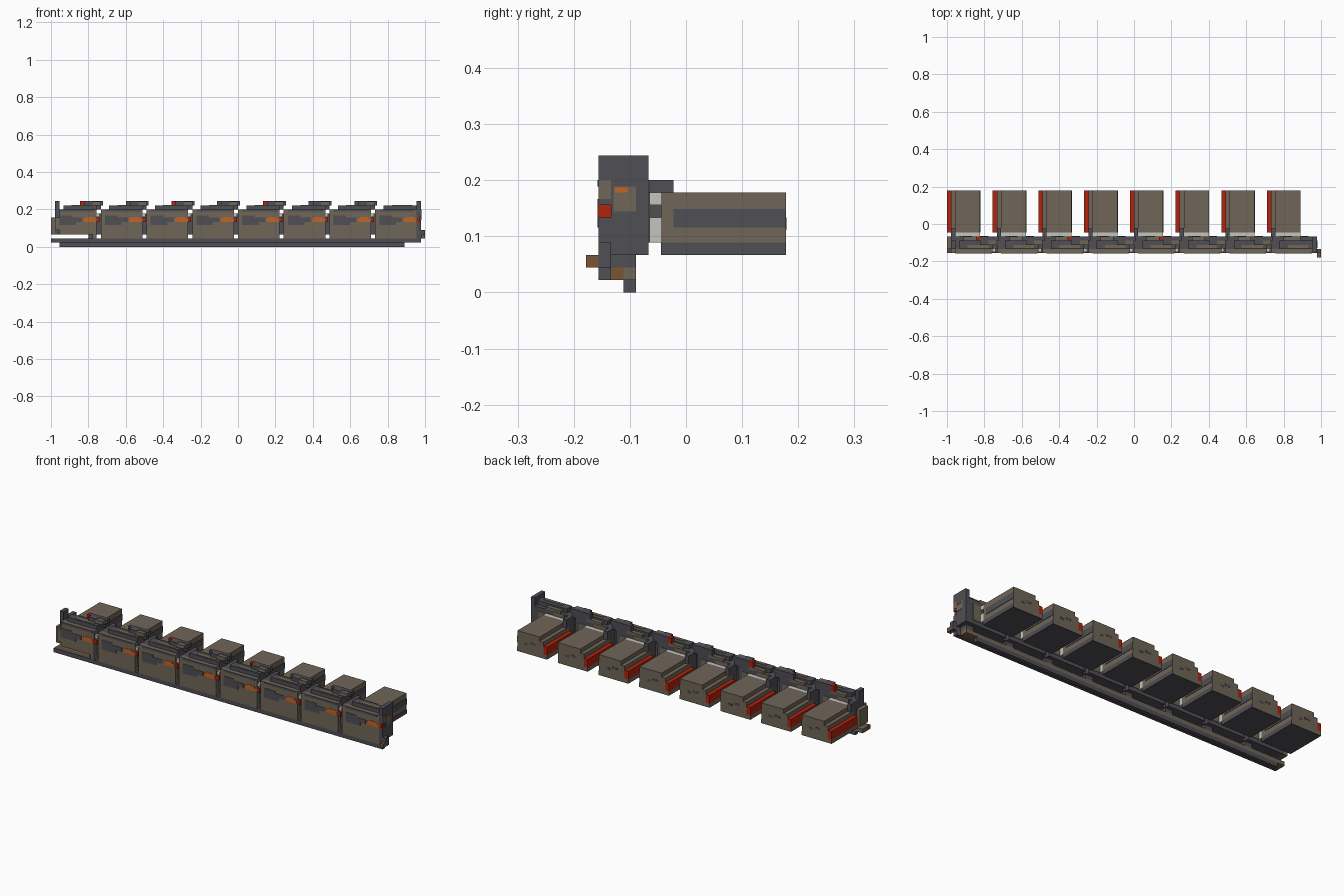
import bpy
import bmesh
from mathutils import Matrix, Vector

if "Cube" in bpy.data.objects:
    bpy.data.objects.remove(bpy.data.objects["Cube"], do_unlink=True)

V = 2 / 90                      # size of one block
ORIGIN = Vector((-1, -8 * V, 0))
PITCH = 11                      # blocks between repeated units
ALL = range(8)
P = 0.1                         # painted plate thickness in blocks


def material(name, colour):
    m = bpy.data.materials.new(name)
    m.use_nodes = True
    m.diffuse_color = (*colour, 1)
    m.node_tree.nodes["Principled BSDF"].inputs["Base Color"].default_value = (*colour, 1)
    return m


beige = material("beige", (0.16, 0.133, 0.098))
dark = material("dark grey", (0.078, 0.078, 0.09))
red = material("red", (0.44, 0.016, 0.004))
orange = material("orange", (0.56, 0.127, 0.02))
brown = material("brown", (0.188, 0.09, 0.035))
light = material("light grey", (0.54, 0.56, 0.52))


def part(name, mat, boxes, units=ALL):
    """Boxes as (x0, x1, y0, y1, z0, z1) in blocks, repeated for each unit."""
    bm = bmesh.new()
    for u in units:
        for x0, x1, y0, y1, z0, z1 in boxes:
            lo = Vector((x0 + u * PITCH, y0, z0)) * V + ORIGIN
            hi = Vector((x1 + u * PITCH, y1, z1)) * V + ORIGIN
            size = Matrix.Diagonal((*(hi - lo), 1))
            bmesh.ops.create_cube(bm, size=1, matrix=Matrix.Translation((lo + hi) / 2) @ size)
    mesh = bpy.data.meshes.new(name)
    bm.to_mesh(mesh)
    bm.free()
    mesh.materials.append(mat)
    obj = bpy.data.objects.new(name, mesh)
    bpy.context.scene.collection.objects.link(obj)


# Rear cabinets with a stepped side and a red ledge
part("cabinet", beige, [(2, 8, 6, 16, 3 + P, 8), (1, 2, 6, 16, 3 + P, 7),
                        (0, 1, 6, 16, 3 + P, 4)])
part("cabinet_ledge", red, [(0, 1, 6, 16, 4, 6)])
part("cabinet_floor", dark, [(0, 8, 6, 16, 3, 3 + P)])
part("cabinet_side_bands", dark, [(8, 8 + P, 6, 16, 3, 4), (8, 8 + P, 7, 16, 5.2, 6.7)])
part("cabinet_vents", dark, [(3, 4.5, 16, 16 + P / 2, 5.5, 6), (5, 6, 16, 16 + P / 2, 5, 5.5)])

# Light connectors between cabinet and wall
part("connector", light, [(2, 8, 5, 6, 4, 6), (2, 8, 5, 6, 7, 8)])
part("rear_post", dark, [(1, 2, 5, 7, 7, 9), (1, 2, 5, 6, 4, 7)])

# Front armour panels: the first is shorter
part("front_panel", beige, [(1, 11, 1, 2, 2, 9)], range(1, 8))
part("first_front_panel", beige, [(2, 11, 1, 2, 3, 9), (10, 11, 1, 2, 2, 3)], [0])
part("panel_camouflage", dark, [(2, 6, 1 - P, 1, 5.2, 6), (2, 7.5, 1 - P, 1, 6, 7),
                                (2, 5, 1 - P, 1, 7, 7.5), (2, 10.5, 1 - P, 1, 8.5, 9)])
part("panel_orange_mark", orange, [(7.8, 10.8, 1 - P, 1, 6, 6.8), (8.3, 10.3, 1 - P, 1, 6.8, 7.2)])

# Wall core, joints and side flanges
part("wall_core", dark, [(1, 11, 2, 5, 3, 9)])
part("wall_back_plates", beige, [(3, 6, 5, 5 + P, 8, 9), (8, 10, 5, 5 + P, 4, 8)])
part("wall_joint", dark, [(11, 12, 2, 4, 3, 8)])
part("joint_red_tab", red, [(11, 11.7, 1, 2, 6, 7)])
part("joint_light_clip", light, [(11, 11.7, 1.3, 2, 7.2, 8)])
part("first_side_flange", beige, [(0, 1, 2, 5, 3, 7), (1, 2, 1, 2, 4, 7)], [0])
part("end_flange", dark, [(11, 12, 4, 5, 3, 9), (11, 12, 1, 2, 1, 6),
                          (11, 12, 1, 2, 7, 9), (11, 12, 2, 4, 8, 9)], [7])
part("end_flange_patches", beige, [(12, 12 + P, 2.2, 4, 6.5, 8.5),
                                   (12, 12 + P, 1, 2, 7.5, 9)], [7])
part("end_flange_mark", orange, [(12 + P, 12 + 2 * P, 2.3, 3.3, 8, 8.4)], [7])

# Top rail and raised bridges over each joint
part("top_rail", dark, [(3, 11, 2, 4, 9, 10)])
part("top_beige_shelf", beige, [(4, 8, 4, 5, 9, 9.6), (5, 10, 2.2, 3, 10, 10 + P)])
part("top_bridge", dark, [(8, 10, 3, 5, 10, 11), (10, 12.5, 4, 5, 10, 11),
                          (8, 12, 4, 5, 9, 10)], range(7))
part("top_bridge_cap", beige, [(10, 12, 3, 4, 10, 10.9)], range(7))
part("top_bridge_red_end", red, [(7, 8, 4, 5, 9.6, 11)], (0, 2, 4))
part("top_bridge_plain_end", dark, [(7, 8, 4, 5, 9.6, 11)], (1, 3, 5, 6))
part("first_corner_post", dark, [(1, 2, 2, 4, 9, 11)], [0])
part("end_corner_post", dark, [(11, 12, 1, 5, 9, 11)], [7])

# Stepped lower rails
part("lower_rail_front", dark, [(0, 11, 1, 2, 1, 2)])
part("lower_rail_middle", brown, [(0, 11, 2, 3, 1, 2)])
part("lower_rail_rear", beige, [(0, 11, 3, 4, 1, 2)])
part("lower_rail_foot", dark, [(2, 11, 3, 4, 0, 1), (11, 13, 3, 4, 0, 1)], range(7))
part("end_rail_foot", dark, [(2, 8, 3, 4, 0, 1)], [7])
part("rail_bracket", dark, [(9, 11, 2, 4, 2, 3)])

# Latch at the far end
part("latch", brown, [(12, 13, 0, 1, 2, 3)], [7])
part("latch_arm", dark, [(12, 13, 1, 2, 2, 4)], [7])
